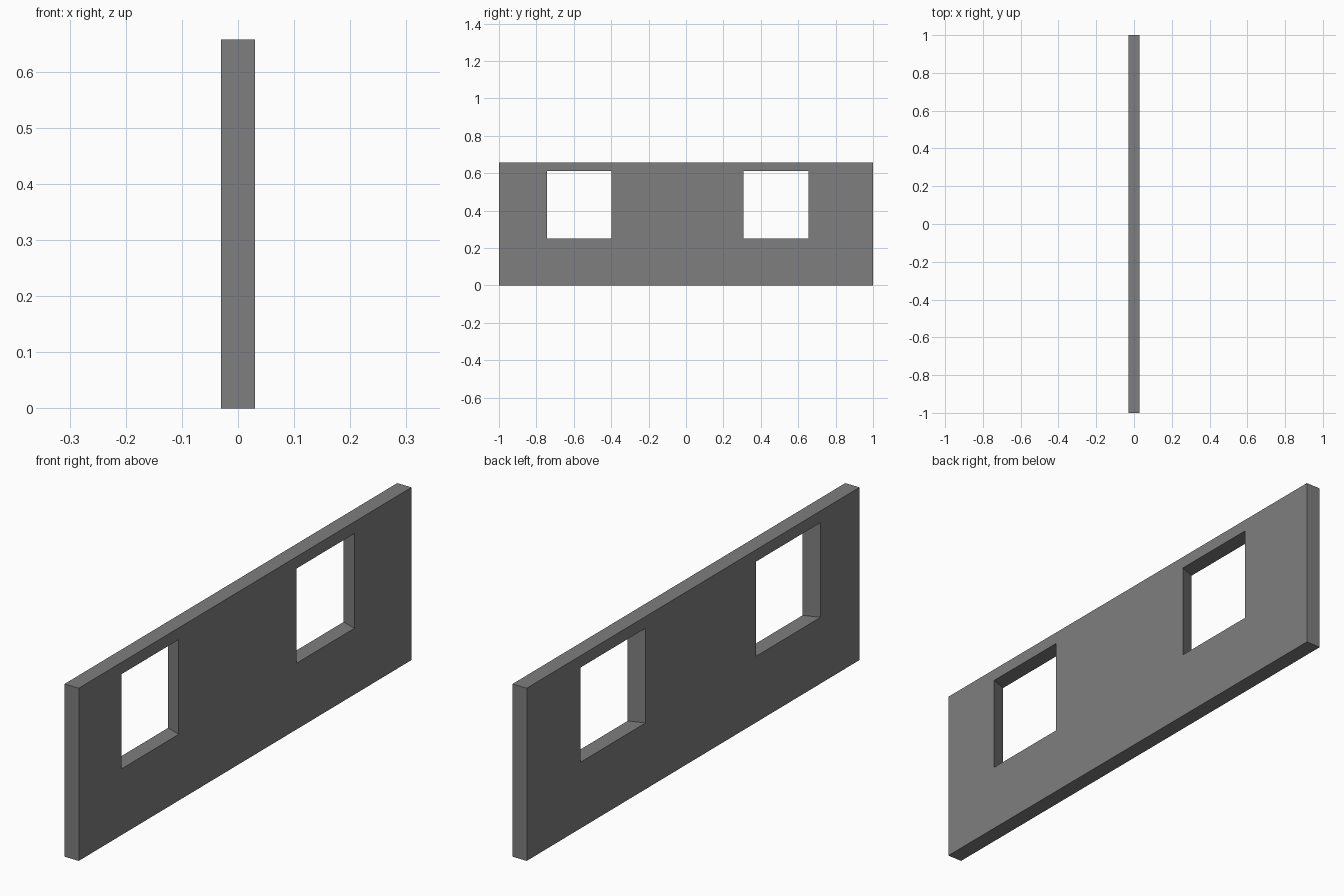
import bpy
import bmesh

if "Cube" in bpy.data.objects:
    bpy.data.objects.remove(bpy.data.objects["Cube"])

HALF_T = 0.03                 # half wall thickness
HEIGHT = 0.657
SILL, HEAD = 0.252, 0.612     # bottom and top of the windows
FLARE = 0.022                 # each jamb widens by this much towards -x


def prism(name, outline_a, outline_b):
    """Solid between two matching four-point outlines."""
    bm = bmesh.new()
    a = [bm.verts.new(p) for p in outline_a]
    b = [bm.verts.new(p) for p in outline_b]
    bm.faces.new(a)
    bm.faces.new(b[::-1])
    for i in range(4):
        j = (i + 1) % 4
        bm.faces.new((a[j], a[i], b[i], b[j]))
    bmesh.ops.recalc_face_normals(bm, faces=bm.faces)
    mesh = bpy.data.meshes.new(name)
    bm.to_mesh(mesh)
    bm.free()
    obj = bpy.data.objects.new(name, mesh)
    bpy.context.collection.objects.link(obj)
    return obj


def rect(x, y0, y1, z0, z1):
    return [(x, y0, z0), (x, y1, z0), (x, y1, z1), (x, y0, z1)]


# Dark grey shared by the wall and the window reveals
dark = bpy.data.materials.new("dark_grey")
dark.diffuse_color = (0.21, 0.21, 0.21, 1)
dark.use_nodes = True
dark.node_tree.nodes["Principled BSDF"].inputs["Base Color"].default_value = dark.diffuse_color

# Wall panel
wall = prism("wall", rect(-HALF_T, -1, 1, 0, HEIGHT), rect(HALF_T, -1, 1, 0, HEIGHT))
wall.data.materials.append(dark)

# Window openings with splayed jambs, cut beyond both wall faces
for name, y0, y1 in (("left_window_cutter", -0.744, -0.399),
                     ("right_window_cutter", 0.308, 0.656)):
    wide, narrow = FLARE * 1.5, -FLARE * 0.5
    cutter = prism(name,
                   rect(-2 * HALF_T, y0 - wide, y1 + wide, SILL, HEAD),
                   rect(2 * HALF_T, y0 - narrow, y1 + narrow, SILL, HEAD))
    cutter.data.materials.append(dark)
    cutter.hide_render = True
    cutter.hide_set(True)
    cut = wall.modifiers.new(name, 'BOOLEAN')
    cut.operation = 'DIFFERENCE'
    cut.solver = 'EXACT'
    cut.object = cutter
